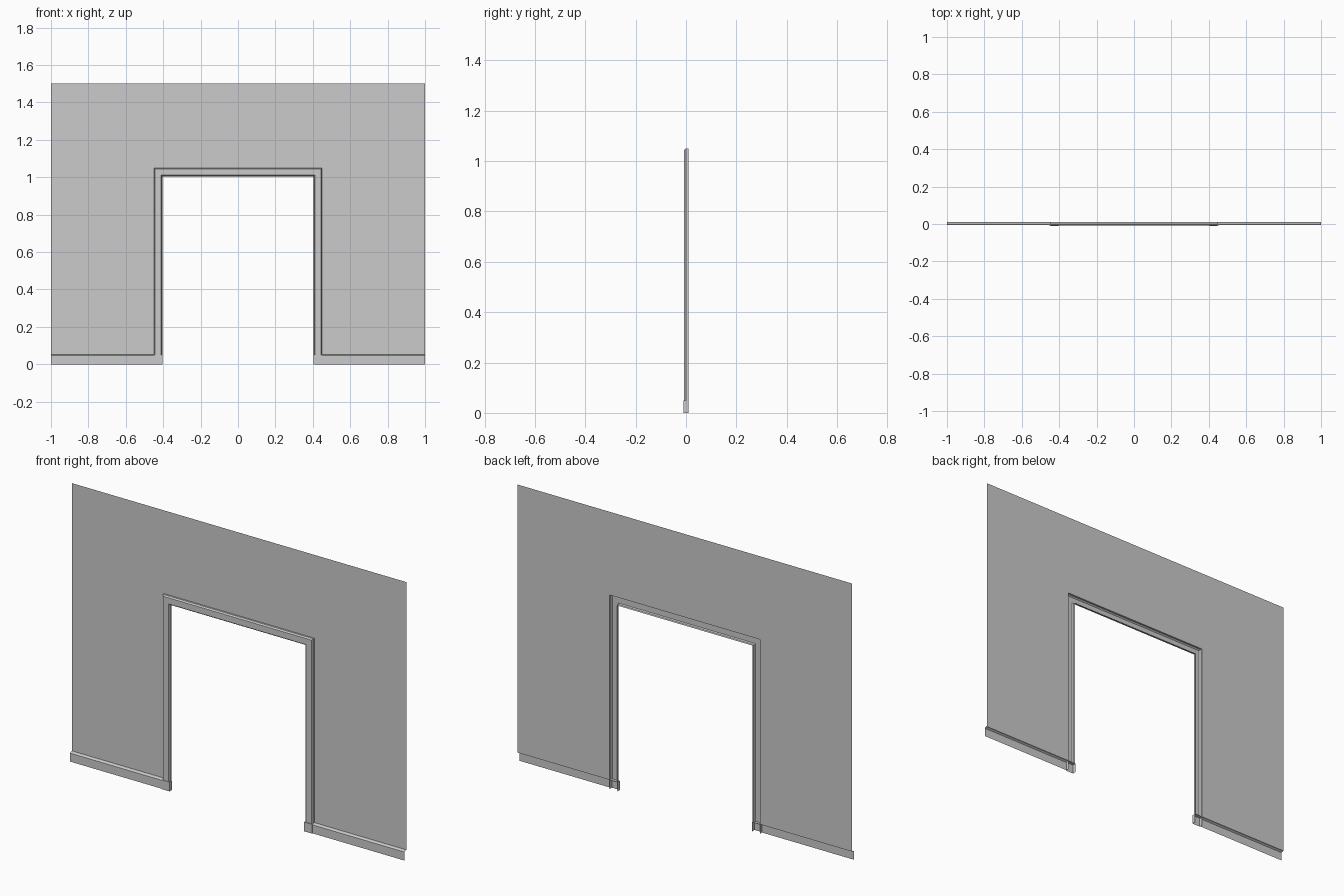
import bpy

if "Cube" in bpy.data.objects:
    bpy.data.objects.remove(bpy.data.objects["Cube"])

BACK = 0.01          # plane of the wall surface
IN_X, IN_Z = 0.405, 1.005   # inner edge of the door casing
BASE = 0.05          # skirting height


def make(name, verts, faces):
    me = bpy.data.meshes.new(name)
    me.from_pydata(verts, [], faces)
    me.update()
    ob = bpy.data.objects.new(name, me)
    bpy.context.collection.objects.link(ob)
    return ob


def sweep(name, rows):
    """Skin consecutive rows of points with quads."""
    n = len(rows[0])
    verts = [p for r in rows for p in r]
    faces = [(i * n + j, i * n + j + 1, (i + 1) * n + j + 1, (i + 1) * n + j)
             for i in range(len(rows) - 1) for j in range(n - 1)]
    return make(name, verts, faces)


def mirror(ob):
    m = ob.modifiers.new("mirror", 'MIRROR')
    m.use_axis[0] = True
    m.use_mirror_merge = False


# thin wall sheet with doorway opening
wall = [(-1, BASE), (-0.45, BASE), (-0.45, 1.05), (0.45, 1.05),
        (0.45, BASE), (1, BASE), (1, 1.5), (-1, 1.5)]
make("wall", [(x, BACK, z) for x, z in wall],
     [(0, 1, 2, 7), (2, 3, 6, 7), (3, 4, 5, 6)])

# moulded casing: (offset from inner edge, y), mitred round the doorway
casing = [(0.045, BACK), (0.045, 0.0), (0.039, -0.007),
          (0.006, -0.007), (0.001, -0.002), (0.0, BACK)]
corners = [(-1, 0), (-1, 1), (1, 1), (1, 0)]
sweep("door_casing", [[(s * (IN_X + o), y, IN_Z + o if top else BASE)
                       for o, y in casing] for s, top in corners])

# skirting board: (y, z) profile, open at the back
skirting = [(BACK, BASE + 0.002), (0.0, BASE), (-0.006, BASE - 0.004), (-0.006, 0)]
mirror(sweep("skirting_board", [[(x, y, z) for y, z in skirting]
                                for x in (0.45, 1.0)]))

# plinth block under each casing leg, open at back and bottom
x0, x1, f = 0.403, 0.451, -0.01
plinth = make("plinth_block",
              [(x, y, z) for z in (0, BASE)
               for x, y in ((x0, BACK), (x0, f), (x1, f), (x1, BACK))],
              [(0, 1, 5, 4), (1, 2, 6, 5), (2, 3, 7, 6), (4, 5, 6, 7)])
mirror(plinth)
